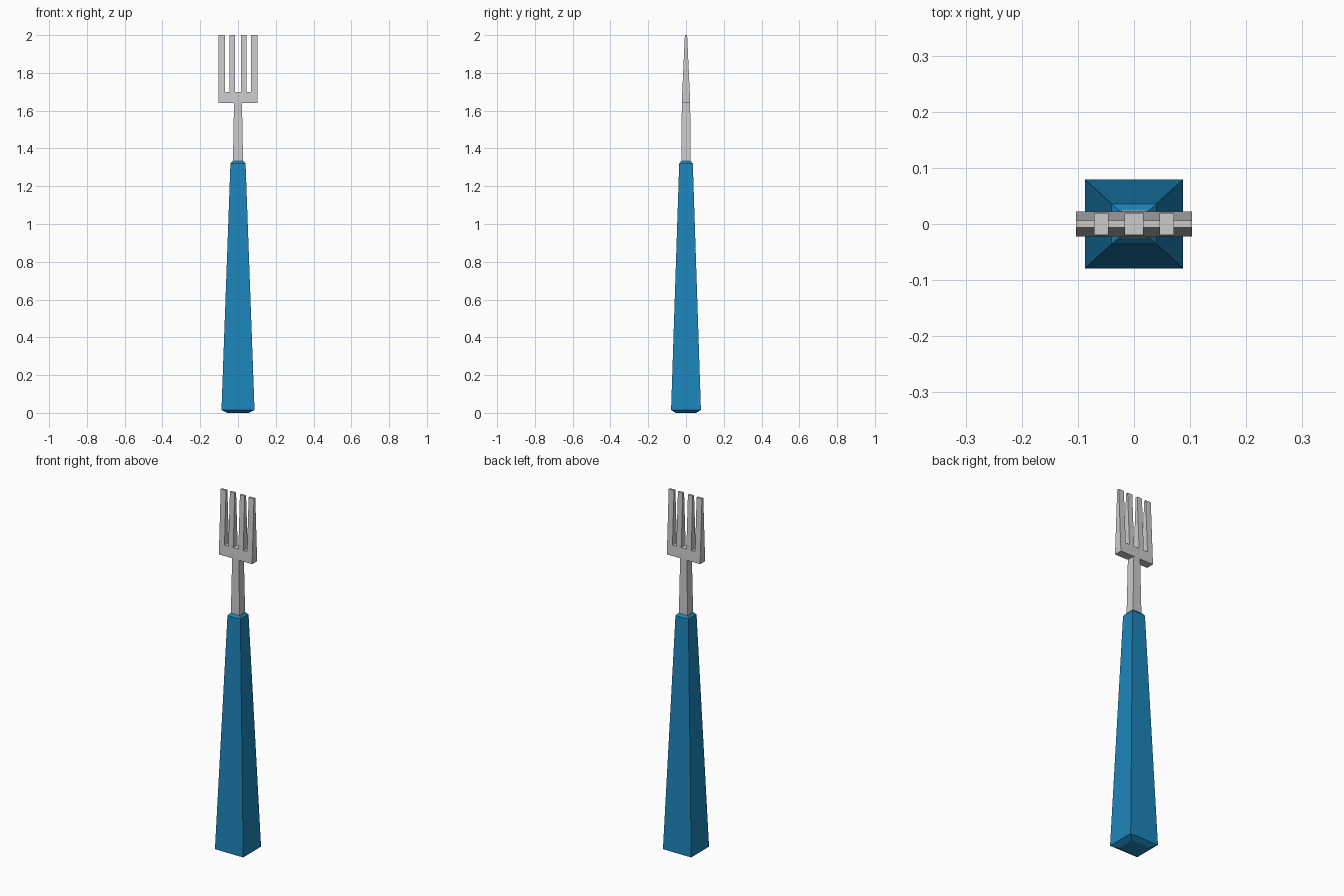
import bpy, bmesh

if "Cube" in bpy.data.objects:
    bpy.data.objects.remove(bpy.data.objects["Cube"])


def finish(name, bm, color=None):
    bmesh.ops.recalc_face_normals(bm, faces=bm.faces[:])
    mesh = bpy.data.meshes.new(name)
    bm.to_mesh(mesh)
    bm.free()
    obj = bpy.data.objects.new(name, mesh)
    bpy.context.collection.objects.link(obj)
    if color:
        mat = bpy.data.materials.new(name + "_paint")
        mat.diffuse_color = color
        mat.use_nodes = True
        mat.node_tree.nodes["Principled BSDF"].inputs["Base Color"].default_value = mat.diffuse_color
        mesh.materials.append(mat)
    return obj


def loft(name, sections, color=None):
    """Stack rectangular sections given as (z, half_x, half_y)."""
    bm = bmesh.new()
    rings = [[bm.verts.new((sx * hx, sy * hy, z))
              for sx, sy in ((-1, -1), (1, -1), (1, 1), (-1, 1))]
             for z, hx, hy in sections]
    for lo, hi in zip(rings, rings[1:]):
        for i in range(4):
            j = (i + 1) % 4
            bm.faces.new((lo[i], lo[j], hi[j], hi[i]))
    bm.faces.new(rings[0])
    bm.faces.new(rings[-1])
    return finish(name, bm, color)


# Tapered handle with chamfered ends
loft("handle", [(0, 0.058, 0.053), (0.015, 0.0875, 0.079),
                (1.32, 0.04, 0.036), (1.333, 0.028, 0.025)],
     (0.012, 0.235, 0.5, 1))

# Neck
loft("neck", [(1.32, 0.027, 0.025), (1.64, 0.021, 0.022)])

# Fork head: comb outline, thinning towards the tips
BASE, ROOT, TIP = 1.64, 1.70, 2.0
tines = [(-0.103, -0.07), (-0.046, -0.016), (0.016, 0.046), (0.07, 0.103)]
outline = [(0.103, BASE), (-0.103, BASE)]
for i, (left, right) in enumerate(tines):
    if i > 0:
        outline.append((left, ROOT))
    outline += [(left, TIP), (right, TIP)]
    if i < len(tines) - 1:
        outline.append((right, ROOT))


def half_depth(z):
    return 0.0225 + (0.006 - 0.0225) * (z - BASE) / (TIP - BASE)


bm = bmesh.new()
front = [bm.verts.new((x, -half_depth(z), z)) for x, z in outline]
back = [bm.verts.new((x, half_depth(z), z)) for x, z in outline]
bm.faces.new(front)
bm.faces.new(back[::-1])
for i in range(len(outline)):
    j = (i + 1) % len(outline)
    bm.faces.new((front[i], front[j], back[j], back[i]))
finish("fork_head", bm)
